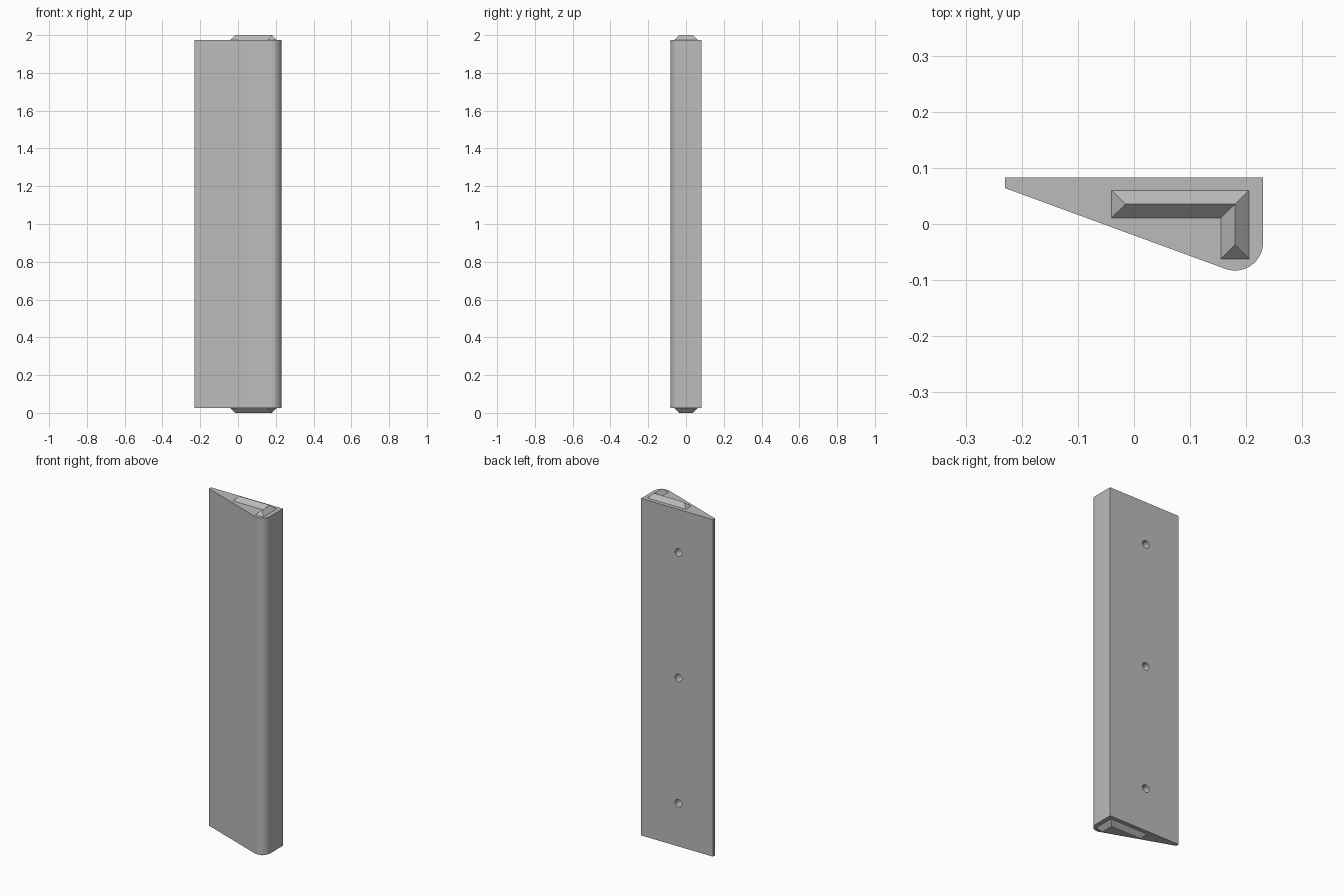
import bpy, bmesh
from math import radians, cos, sin

cube = bpy.data.objects.get("Cube")
if cube:
    bpy.data.objects.remove(cube, do_unlink=True)

Z_LOW, Z_HIGH, RIDGE = 0.025, 1.975, 0.025

grey = bpy.data.materials.new("plain_grey")
grey.use_nodes = True
colour = (0.5, 0.5, 0.5, 1)
grey.diffuse_color = colour
grey.node_tree.nodes["Principled BSDF"].inputs["Base Color"].default_value = colour


def make_object(name, bm):
    bmesh.ops.recalc_face_normals(bm, faces=bm.faces[:])
    mesh = bpy.data.meshes.new(name)
    bm.to_mesh(mesh)
    bm.free()
    mesh.materials.append(grey)
    obj = bpy.data.objects.new(name, mesh)
    bpy.context.collection.objects.link(obj)
    return obj


def select_only(obj):
    bpy.ops.object.select_all(action='DESELECT')
    obj.select_set(True)
    bpy.context.view_layer.objects.active = obj


# Wedge body: flat back, thin left edge, rounded front corner
def wedge_body():
    steps, radius, cx, cy = 16, 0.05, 0.18, -0.033
    profile = [(0.23, 0.083), (-0.23, 0.083), (-0.23, 0.064)]
    for i in range(steps + 1):
        a = radians(-110 + 110 * i / steps)
        profile.append((cx + radius * cos(a), cy + radius * sin(a)))
    bm = bmesh.new()
    face = bm.faces.new([bm.verts.new((x, y, Z_LOW)) for x, y in profile])
    top = bmesh.ops.extrude_face_region(bm, geom=[face])["geom"]
    bmesh.ops.translate(bm, vec=(0, 0, Z_HIGH - Z_LOW),
                        verts=[v for v in top if isinstance(v, bmesh.types.BMVert)])
    return make_object("wedge_body", bm)


# L-shaped ridge with sloping sides, pointing up or down
def corner_ridge(name, z, direction):
    base = [(-0.04, 0.06), (0.205, 0.06), (0.205, -0.062),
            (0.155, -0.062), (0.155, 0.011), (-0.04, 0.011)]
    crest = [(-0.015, 0.0355), (0.18, 0.0355), (0.18, -0.037)]
    bm = bmesh.new()
    a, b, c, d, e, f = [bm.verts.new((x, y, z)) for x, y in base]
    p, q, r = [bm.verts.new((x, y, z + direction * RIDGE)) for x, y in crest]
    for loop in [(a, b, q, p), (b, c, r, q), (c, d, r), (d, e, q, r),
                 (e, f, p, q), (f, a, p), (a, f, e, d, c, b)]:
        bm.faces.new(loop)
    return make_object(name, bm)


body = wedge_body()

# Three blind round holes in the back
for z in (0.275, 1.0, 1.725):
    bpy.ops.mesh.primitive_cylinder_add(vertices=32, radius=0.022, depth=0.1,
                                        location=(-0.01, 0.083, z),
                                        rotation=(radians(90), 0, 0))
    cutter = bpy.context.object
    cutter.name = "hole_cutter"
    cutter.hide_render = True
    cutter.data.materials.append(grey)
    select_only(body)
    cut = body.modifiers.new("hole", 'BOOLEAN')
    cut.operation = 'DIFFERENCE'
    cut.solver = 'EXACT'
    cut.object = cutter
    bpy.ops.object.modifier_apply(modifier=cut.name)
    bpy.data.objects.remove(cutter, do_unlink=True)

select_only(body)
bpy.ops.object.shade_smooth_by_angle(angle=radians(30))

corner_ridge("top_ridge", Z_HIGH, 1)
corner_ridge("bottom_ridge", Z_LOW, -1)
